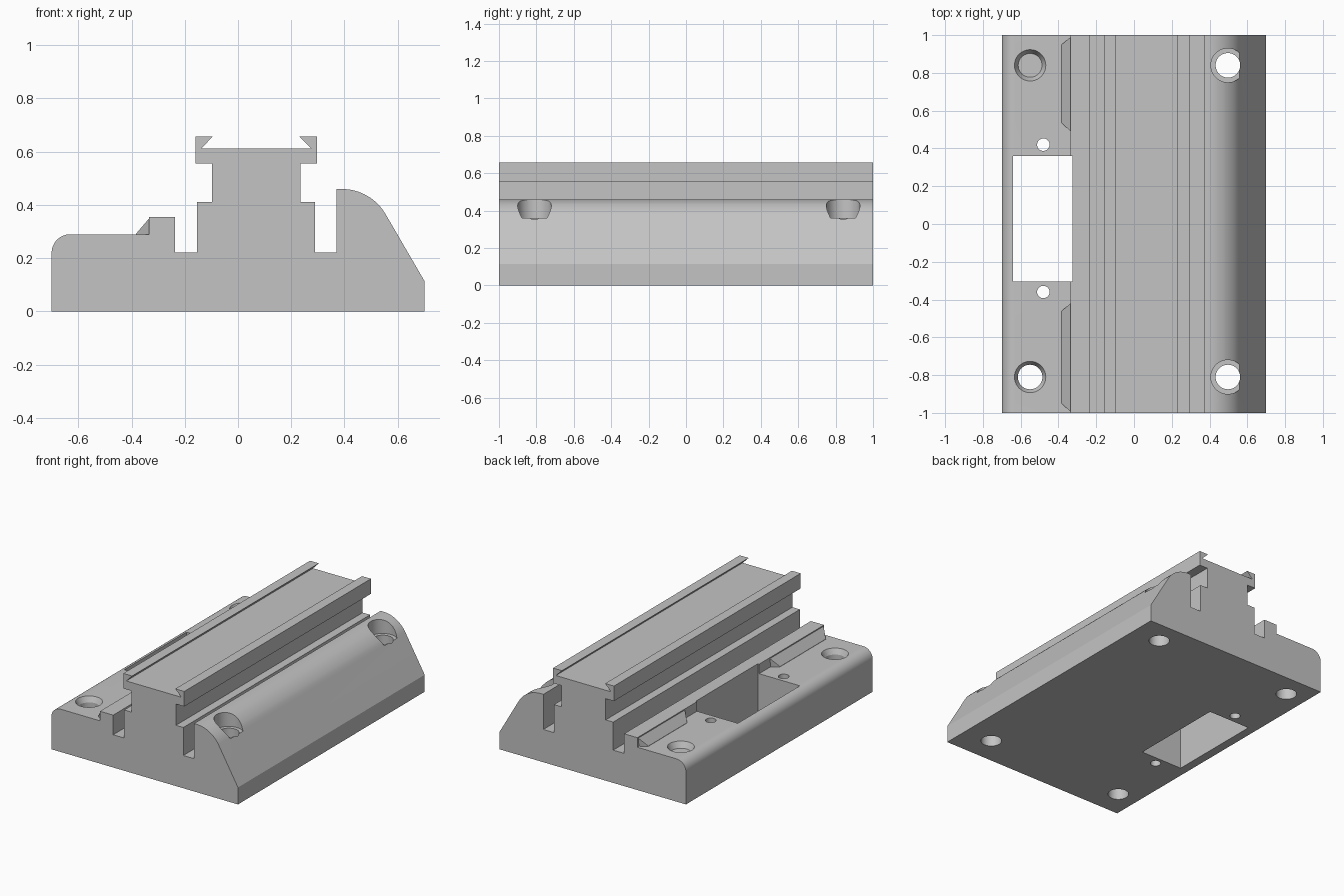
import bpy, bmesh
from math import sin, cos, radians
from mathutils import Vector

if "Cube" in bpy.data.objects:
    bpy.data.objects.remove(bpy.data.objects["Cube"], do_unlink=True)

grey = bpy.data.materials.new("plain grey")
grey.use_nodes = True
grey.diffuse_color = (0.55, 0.55, 0.55, 1)
grey.node_tree.nodes["Principled BSDF"].inputs["Base Color"].default_value = grey.diffuse_color


def make(name, bm):
    bmesh.ops.recalc_face_normals(bm, faces=bm.faces)
    mesh = bpy.data.meshes.new(name)
    bm.to_mesh(mesh)
    bm.free()
    mesh.materials.append(grey)
    obj = bpy.data.objects.new(name, mesh)
    bpy.context.collection.objects.link(obj)
    return obj


def prism(name, outline, y0, y1):
    bm = bmesh.new()
    face = bm.faces.new([bm.verts.new((x, y0, z)) for x, z in outline])
    ext = bmesh.ops.extrude_face_region(bm, geom=[face])["geom"]
    verts = [v for v in ext if isinstance(v, bmesh.types.BMVert)]
    bmesh.ops.translate(bm, verts=verts, vec=(0, y1 - y0, 0))
    return make(name, bm)


def cone(name, x, y, z0, z1, r0, r1):
    bm = bmesh.new()
    bmesh.ops.create_cone(bm, cap_ends=True, segments=48, radius1=r0, radius2=r1, depth=z1 - z0)
    bmesh.ops.translate(bm, verts=bm.verts, vec=(x, y, (z0 + z1) / 2))
    return make(name, bm)


def arc(cx, cz, r, a0, a1, n):
    angles = [radians(a0 + (a1 - a0) * i / n) for i in range(n + 1)]
    return [(cx + r * cos(a), cz + r * sin(a)) for a in angles]


def combine(target, other, operation):
    mod = target.modifiers.new(operation, "BOOLEAN")
    mod.operation, mod.solver, mod.object = operation, "EXACT", other
    bpy.context.view_layer.objects.active = target
    bpy.ops.object.modifier_apply(modifier=mod.name)
    bpy.data.objects.remove(other, do_unlink=True)


# Rail body: one cross-section run along the whole length
outline = [(-0.7, 0), (0.7, 0), (0.7, 0.115)]
outline += arc(0.39, 0.27, 0.19, 30, 90, 16)                     # rounded shoulder
outline += [(0.37, 0.46), (0.37, 0.222), (0.29, 0.222), (0.29, 0.412),
            (0.235, 0.412), (0.235, 0.556), (0.297, 0.556), (0.297, 0.658),
            (0.23, 0.658), (0.275, 0.613), (-0.137, 0.613), (-0.094, 0.658),
            (-0.16, 0.658), (-0.16, 0.556), (-0.098, 0.556), (-0.098, 0.412),
            (-0.154, 0.412), (-0.154, 0.222), (-0.236, 0.222), (-0.236, 0.355),
            (-0.335, 0.355), (-0.335, 0.29)]                     # grooves, dovetail, lip
outline += arc(-0.63, 0.22, 0.07, 90, 180, 12)                   # rounded edge
body = prism("rail_base", outline, -1, 1)

# Sloped ramps beside the lip, tapered at both ends
for y0, y1 in ((-0.995, -0.42), (0.49, 0.99)):
    bm = bmesh.new()
    pts = [(-0.383, y, z) for y in (y0 + 0.045, y1 - 0.04) for z in (0.28, 0.292)]
    pts += [(-0.32, y, z) for y in (y0, y1) for z in (0.28, 0.35)]
    pts += [(-0.335, y, 0.348) for y in (y0, y1)]
    bmesh.ops.convex_hull(bm, input=[bm.verts.new(Vector(p)) for p in pts])
    combine(body, make("lip_ramp", bm), "UNION")

# Rectangular window through the low flange
window = prism("window_cutter", [(-0.64, -0.1), (-0.325, -0.1), (-0.325, 0.5), (-0.64, 0.5)],
               -0.305, 0.36)
combine(body, window, "DIFFERENCE")

# Pilot holes, mounting holes, countersinks and counterbores
for y in (-0.36, 0.42):
    combine(body, cone("pilot_cutter", -0.48, y, -0.1, 0.4, 0.033, 0.033), "DIFFERENCE")
for y in (-0.81, 0.84):
    for x in (-0.55, 0.497):
        combine(body, cone("hole_cutter", x, y, -0.1, 0.6, 0.065, 0.065), "DIFFERENCE")
    combine(body, cone("sink_cutter", -0.55, y, 0.25, 0.3, 0.063, 0.088), "DIFFERENCE")
    combine(body, cone("bore_cutter", 0.497, y, 0.36, 0.6, 0.09, 0.09), "DIFFERENCE")

bpy.ops.object.select_all(action="DESELECT")
body.select_set(True)
bpy.context.view_layer.objects.active = body
bpy.ops.object.shade_smooth_by_angle(angle=radians(25))
